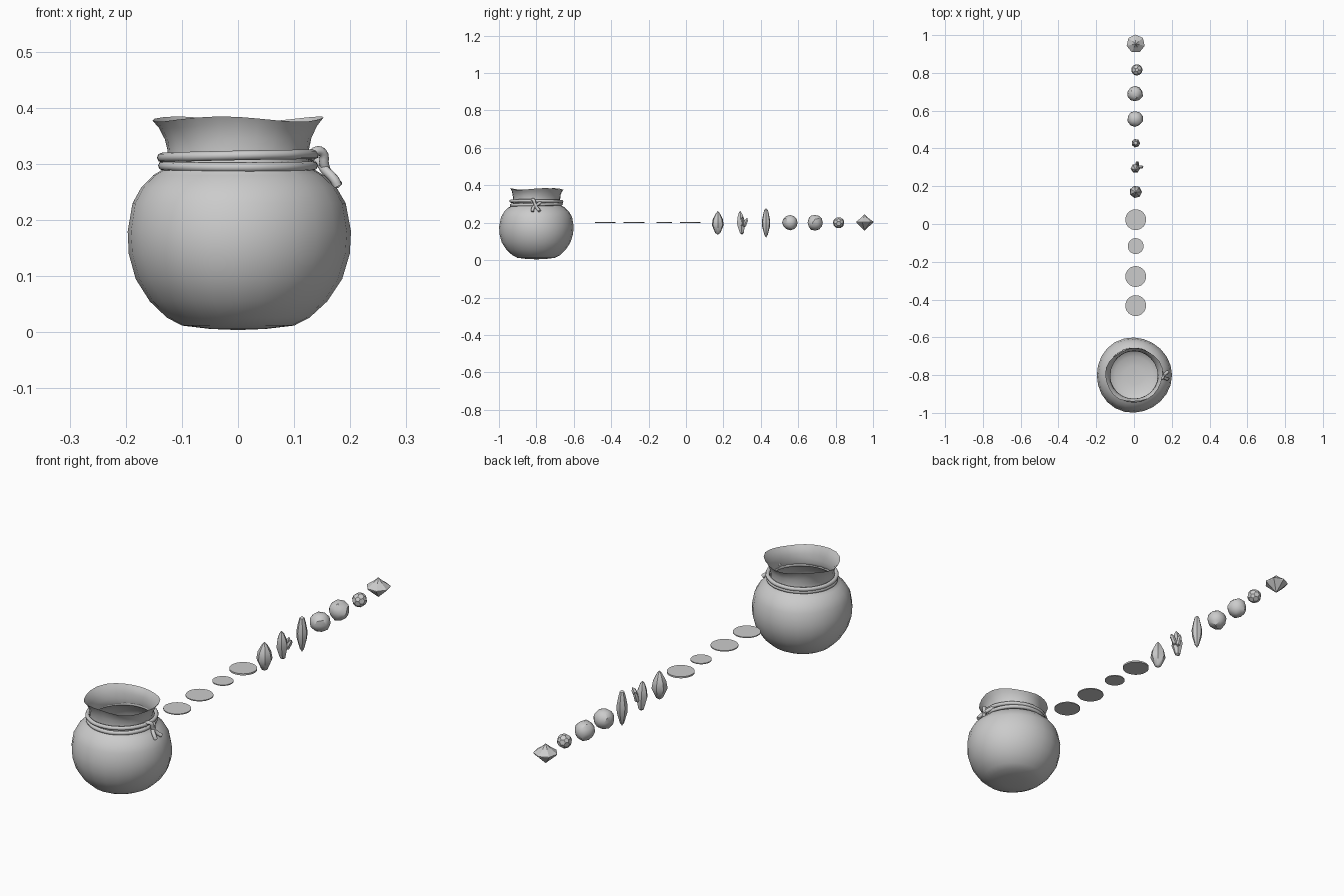
import bpy, bmesh, random
from math import sin, cos, pi, radians
from mathutils import Vector, Matrix

if "Cube" in bpy.data.objects:
    bpy.data.objects.remove(bpy.data.objects["Cube"])

random.seed(4)
GX, GZ = 0.009, 0.2      # line the treasures hang on


def finish(bm, name, angle=None):
    bmesh.ops.remove_doubles(bm, verts=bm.verts, dist=1e-5)
    bmesh.ops.recalc_face_normals(bm, faces=bm.faces)
    me = bpy.data.meshes.new(name)
    bm.to_mesh(me)
    bm.free()
    ob = bpy.data.objects.new(name, me)
    bpy.context.collection.objects.link(ob)
    if angle:
        bpy.ops.object.select_all(action='DESELECT')
        ob.select_set(True)
        bpy.context.view_layer.objects.active = ob
        bpy.ops.object.shade_smooth_by_angle(angle=radians(angle))
    return ob


def lathe(bm, profile, sides, mat, warp=None):
    """Revolve (radius, z) points about z, then place with mat."""
    rings = []
    for i, (r, z) in enumerate(profile):
        ring = []
        for k in range(sides):
            a = 2 * pi * k / sides
            rr, zz = warp(r, z, a) if warp else (r, z)
            ring.append(bm.verts.new(mat @ Vector((rr * cos(a), rr * sin(a), zz))))
        rings.append(ring)
    for lo, hi in zip(rings, rings[1:]):
        for k in range(sides):
            j = (k + 1) % sides
            bm.faces.new((lo[k], lo[j], hi[j], hi[k]))


# pouch: round sack with pinched neck and wavy open collar
def sack_warp(r, z, a):
    if z > 0.33:
        t = (z - 0.33) / 0.053
        return r + 0.006 * t * (sin(2 * a + 1.2) + 0.5 * sin(5 * a)), z + 0.005 * t * sin(3 * a + 0.6)
    return r * (1 + 0.012 * sin(3 * a + z * 9)), z


sack = [(0, 0.004), (0.05, 0.006), (0.1, 0.012), (0.127, 0.026), (0.158, 0.055),
        (0.184, 0.095), (0.197, 0.14), (0.199, 0.18), (0.19, 0.23), (0.174, 0.258),
        (0.152, 0.28), (0.13, 0.293), (0.126, 0.306), (0.126, 0.325),
        (0.129, 0.345), (0.137, 0.366), (0.147, 0.38)]
bm = bmesh.new()
lathe(bm, sack, 24, Matrix.Translation((0, -0.8, 0)), sack_warp)
finish(bm, "pouch", 60)


# rope: two wraps around the neck and a knot with loose ends
def rope(name, pts, cyclic=False, radius=0.0085):
    cu = bpy.data.curves.new(name, 'CURVE')
    cu.dimensions = '3D'
    cu.bevel_depth, cu.bevel_resolution, cu.resolution_u = radius, 2, 4
    cu.use_fill_caps = True
    sp = cu.splines.new('BEZIER')
    sp.bezier_points.add(len(pts) - 1)
    for p, c in zip(sp.bezier_points, pts):
        p.co = c
        p.handle_left_type = p.handle_right_type = 'AUTO'
    sp.use_cyclic_u = cyclic
    ob = bpy.data.objects.new(name, cu)
    bpy.context.collection.objects.link(ob)


for i, (z, r) in enumerate([(0.297, 0.134), (0.314, 0.136)]):
    rope(f"rope_wrap_{i+1}", [(r * cos(a), -0.8 + r * sin(a), z + 0.003 * sin(a + i * 2))
                              for a in [2 * pi * k / 12 for k in range(12)]], True)
rope("rope_knot_loop", [(0.128, -0.825, 0.308), (0.136, -0.822, 0.321), (0.15, -0.815, 0.321),
                        (0.154, -0.807, 0.298), (0.162, -0.797, 0.28), (0.179, -0.783, 0.263)])
rope("rope_knot_tail", [(0.13, -0.775, 0.312), (0.148, -0.79, 0.3), (0.155, -0.808, 0.29),
                        (0.172, -0.82, 0.272), (0.178, -0.82, 0.26)])

# coins
for i, (y, r, h) in enumerate([(-0.432, 0.055, 0.004), (-0.278, 0.055, 0.004),
                               (-0.117, 0.042, 0.004), (0.023, 0.055, 0.007)]):
    bm = bmesh.new()
    lathe(bm, [(0, -h / 2), (r, -h / 2), (r, h / 2), (0, h / 2)], 32,
          Matrix.Translation((GX, y, GZ + 0.001)))
    finish(bm, f"coin_{i+1}", 30)


# crystals: pointed shards
def place(x, y, z, tilt_x=0, tilt_y=0):
    return (Matrix.Translation((x, y, z)) @ Matrix.Rotation(tilt_x, 4, 'X')
            @ Matrix.Rotation(tilt_y, 4, 'Y'))


bm = bmesh.new()
lathe(bm, [(0, -0.064), (0.014, -0.055), (0.033, -0.012), (0.027, 0.02), (0.011, 0.05), (0, 0.062)],
      7, place(GX, 0.17, GZ))
finish(bm, "crystal_short", 35)

bm = bmesh.new()
shard = [(0, -0.064), (0.012, -0.055), (0.025, -0.005), (0.02, 0.025), (0.011, 0.05), (0, 0.064)]
lathe(bm, shard, 6, place(GX - 0.002, 0.294, GZ, 0.08))
small = [(0, -0.03), (0.01, -0.02), (0.01, 0.012), (0, 0.026)]
lathe(bm, small, 6, place(GX + 0.008, 0.319, GZ + 0.002, -0.35))
lathe(bm, small, 6, place(GX + 0.026, 0.302, GZ + 0.008, 0, 0.5))
finish(bm, "crystal_cluster", 35)

bm = bmesh.new()
lathe(bm, [(0, -0.08), (0.009, -0.066), (0.021, -0.022), (0.023, 0.008), (0.016, 0.045),
           (0.01, 0.068), (0, 0.076)], 7, place(GX, 0.428, GZ))
finish(bm, "crystal_long", 35)

# rough nuggets
for i, y in enumerate((0.557, 0.69)):
    bm = bmesh.new()
    bmesh.ops.create_icosphere(bm, subdivisions=2, radius=0.042)
    for v in bm.verts:
        v.co *= random.uniform(0.94, 1.05)
        v.co += Vector((GX - 0.003, y, GZ))
    finish(bm, f"nugget_{i+1}", 28)

# faceted bead: icosahedron with cut corners
bm = bmesh.new()
bmesh.ops.create_icosphere(bm, subdivisions=1, radius=0.032)
bmesh.ops.bevel(bm, geom=bm.verts[:], offset=0.011, segments=1, affect='VERTICES')
for v in bm.verts:
    v.co = v.co.normalized() * 0.03 + Vector((GX + 0.006, 0.816, GZ))
finish(bm, "faceted_bead")

# cut gem
bm = bmesh.new()
lathe(bm, [(0, -0.042), (0.048, 0.001), (0.049, 0.005), (0.022, 0.024), (0, 0.044)], 7,
      place(GX, 0.954, GZ) @ Matrix.Rotation(pi / 2, 4, 'Z'))
finish(bm, "cut_gem")
